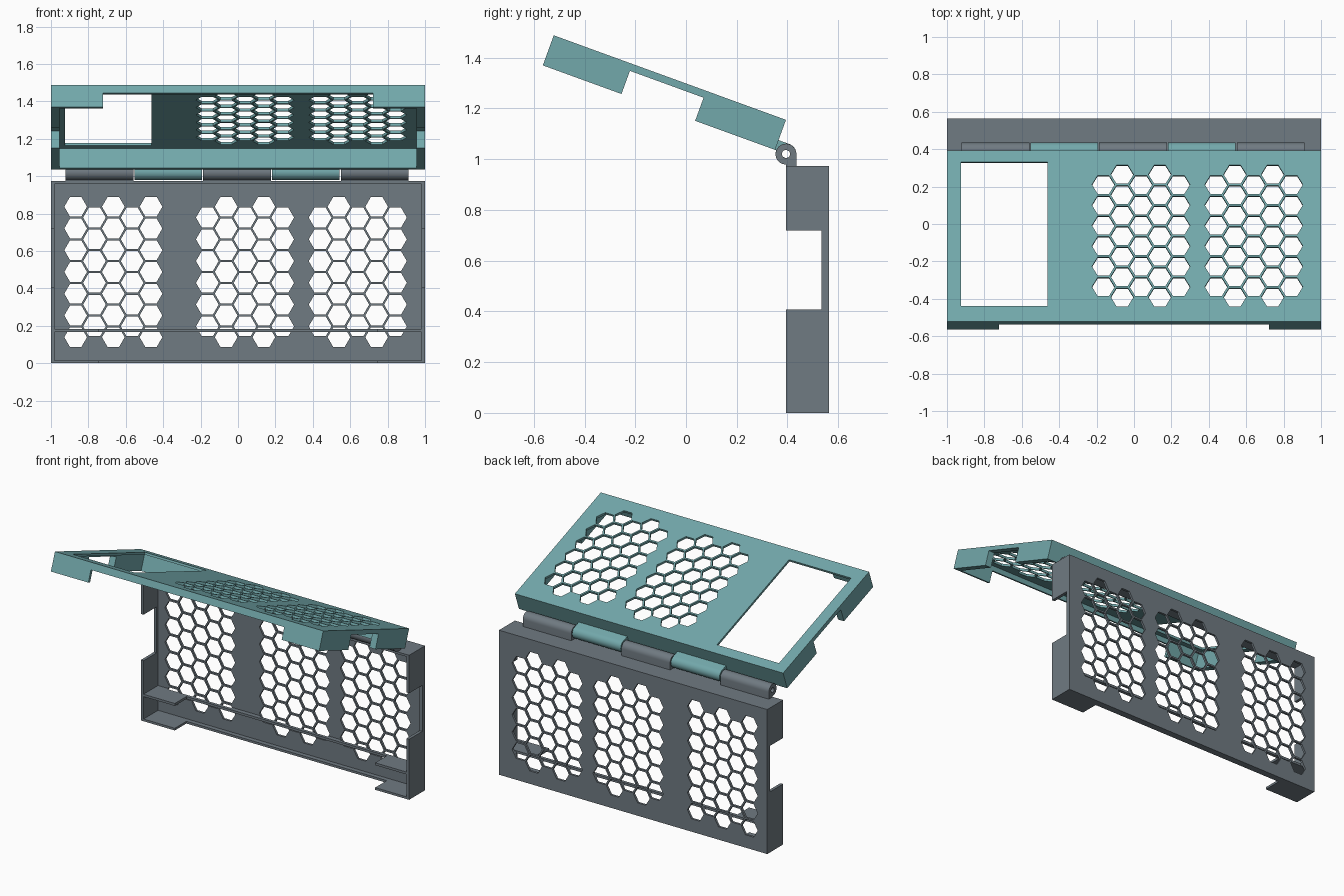
import bpy, bmesh, math
from mathutils import Matrix

if "Cube" in bpy.data.objects:
    bpy.data.objects.remove(bpy.data.objects["Cube"])

# Both halves are built flat: x = width, y = distance from hinge edge, z = depth from outer face
L = 0.974                      # length of each half
PITCH, HEX_R = 0.1163, 0.0607  # honeycomb spacing and radius
KN_R, KN_OFF = 0.041, 0.046    # knuckle radius, hinge axis distance from the edge


def material(name, rgb):
    m = bpy.data.materials.new(name)
    m.diffuse_color = (*rgb, 1)
    m.use_nodes = True
    m.node_tree.nodes["Principled BSDF"].inputs["Base Color"].default_value = m.diffuse_color
    return m


GRAY = material("slate gray", (0.162, 0.196, 0.223))
TEAL = material("muted teal", (0.171, 0.393, 0.407))


def prism(bm, poly, axis, lo, hi):
    """Extrude a 2D polygon along x (poly in y,z) or z (poly in x,y)."""
    def put(p, t):
        return (t, *p) if axis == 'x' else (*p, t)
    a = [bm.verts.new(put(p, lo)) for p in poly]
    b = [bm.verts.new(put(p, hi)) for p in poly]
    n = len(poly)
    bm.faces.new(a)
    bm.faces.new(b[::-1])
    for i in range(n):
        bm.faces.new((a[i], b[i], b[(i + 1) % n], a[(i + 1) % n]))


def box(bm, x0, x1, y0, y1, z0, z1):
    prism(bm, [(x0, y0), (x1, y0), (x1, y1), (x0, y1)], 'z', z0, z1)


def ring(cx, cy, r, n, start=0.0):
    return [(cx + r * math.cos(start + 2 * math.pi * i / n),
             cy + r * math.sin(start + 2 * math.pi * i / n)) for i in range(n)]


def make(name, fill):
    bm = bmesh.new()
    fill(bm)
    bmesh.ops.recalc_face_normals(bm, faces=bm.faces)
    me = bpy.data.meshes.new(name)
    bm.to_mesh(me)
    bm.free()
    ob = bpy.data.objects.new(name, me)
    bpy.context.collection.objects.link(ob)
    return ob


def cut(ob, fill):
    """Subtract a temporary cutter and bake the result."""
    c = make("cutter", fill)
    c.hide_render = True
    mod = ob.modifiers.new("cut", 'BOOLEAN')
    mod.operation, mod.solver, mod.object = 'DIFFERENCE', 'EXACT', c
    dg = bpy.context.evaluated_depsgraph_get()
    me = bpy.data.meshes.new_from_object(ob.evaluated_get(dg))
    ob.modifiers.clear()
    ob.data = me
    bpy.data.objects.remove(c)


def finish(ob, mat, frame, smooth=False):
    """Move a flat-built part into place and colour it."""
    bm = bmesh.new()
    bm.from_mesh(ob.data)
    bm.transform(frame)
    bmesh.ops.recalc_face_normals(bm, faces=bm.faces)
    bm.to_mesh(ob.data)
    bm.free()
    ob.data.materials.clear()
    ob.data.materials.append(mat)
    if smooth:
        bpy.ops.object.select_all(action='DESELECT')
        ob.select_set(True)
        bpy.context.view_layer.objects.active = ob
        bpy.ops.object.shade_smooth_by_angle(angle=math.radians(30))


def honeycomb(bm, first_x, tall_first):
    for c in range(5):
        tall = (c % 2 == 0) == tall_first
        for r in range(7 if tall else 6):
            y = 0.137 + PITCH * (r + (0 if tall else 0.5))
            x = first_x + c * PITCH * math.sqrt(3) / 2
            prism(bm, ring(x, y, HEX_R, 6), 'z', -0.05, 0.025)


def shell(name, depth, side, edge, notch, gap, shelf):
    ob = make(name, lambda bm: box(bm, -1, 1, 0, L, 0, depth))

    def cavity(bm):
        spans = [(edge, L - edge)]
        if shelf:
            spans = [(edge, shelf[0]), (shelf[1], L - edge)]
        for y0, y1 in spans:
            box(bm, side - 1, 1 - side, y0, y1, 0.015, 0.3)
    cut(ob, cavity)
    # side notches and the wide gap in the far wall
    cut(ob, lambda bm: box(bm, -1.1, 1.1, *notch, 0.029, 0.3))
    cut(ob, lambda bm: box(bm, -gap, gap, 0.75, 1.1, 0.046, 0.3))
    return ob


def knuckle(name, depth, x0, x1):
    # barrel with a flat leaf running back to the case edge
    outline = [(0, depth - KN_R)]
    for i in range(29):
        t = math.radians(-90 - 270 * i / 28)
        outline.append((-KN_OFF + KN_R * math.cos(t), depth + KN_R * math.sin(t)))
    outline.append((0, depth))
    ob = make(name, lambda bm: prism(bm, outline, 'x', x0, x1))
    cut(ob, lambda bm: prism(bm, ring(-KN_OFF, depth, 0.016, 20), 'x', x0 - 0.1, x1 + 0.1))
    return ob


# Placement of the upright base and the tilted lid
BASE_D, LID_D = 0.169, 0.126
base_frame = Matrix(((1, 0, 0, 0), (0, 0, -1, 0.563), (0, -1, 0, L), (0, 0, 0, 1)))
c, s = math.cos(math.radians(20)), math.sin(math.radians(20))
lid_frame = Matrix(((1, 0, 0, 0), (0, -c, -s, 0.394), (0, s, -c, 1.155), (0, 0, 0, 1)))

# Base shell with three vent patches and an inner shelf
base = shell("base_shell", BASE_D, 0.02, 0.015, (0.256, 0.566), 0.747, (0.792, 0.808))


def base_vents(bm):
    honeycomb(bm, -0.868, True)
    honeycomb(bm, -0.164, False)
    honeycomb(bm, 0.439, False)


cut(base, base_vents)
finish(base, GRAY, base_frame)

# Lid shell with two vent patches and a rectangular window
lid = shell("lid_shell", LID_D, 0.045, 0.02, (0.335, 0.644), 0.721, None)


def lid_openings(bm):
    honeycomb(bm, -0.164, False)
    honeycomb(bm, 0.439, False)
    box(bm, -0.925, -0.462, 0.067, 0.885, -0.05, 0.025)


cut(lid, lid_openings)
finish(lid, TEAL, lid_frame)

# Hinge knuckles alternate between base and lid
for i in range(5):
    x0 = -0.922 + 0.368 * i
    on_base = i % 2 == 0
    k = knuckle(f"{'base' if on_base else 'lid'}_knuckle_{i + 1}",
                BASE_D if on_base else LID_D, x0, x0 + 0.362)
    finish(k, GRAY if on_base else TEAL, base_frame if on_base else lid_frame, True)
